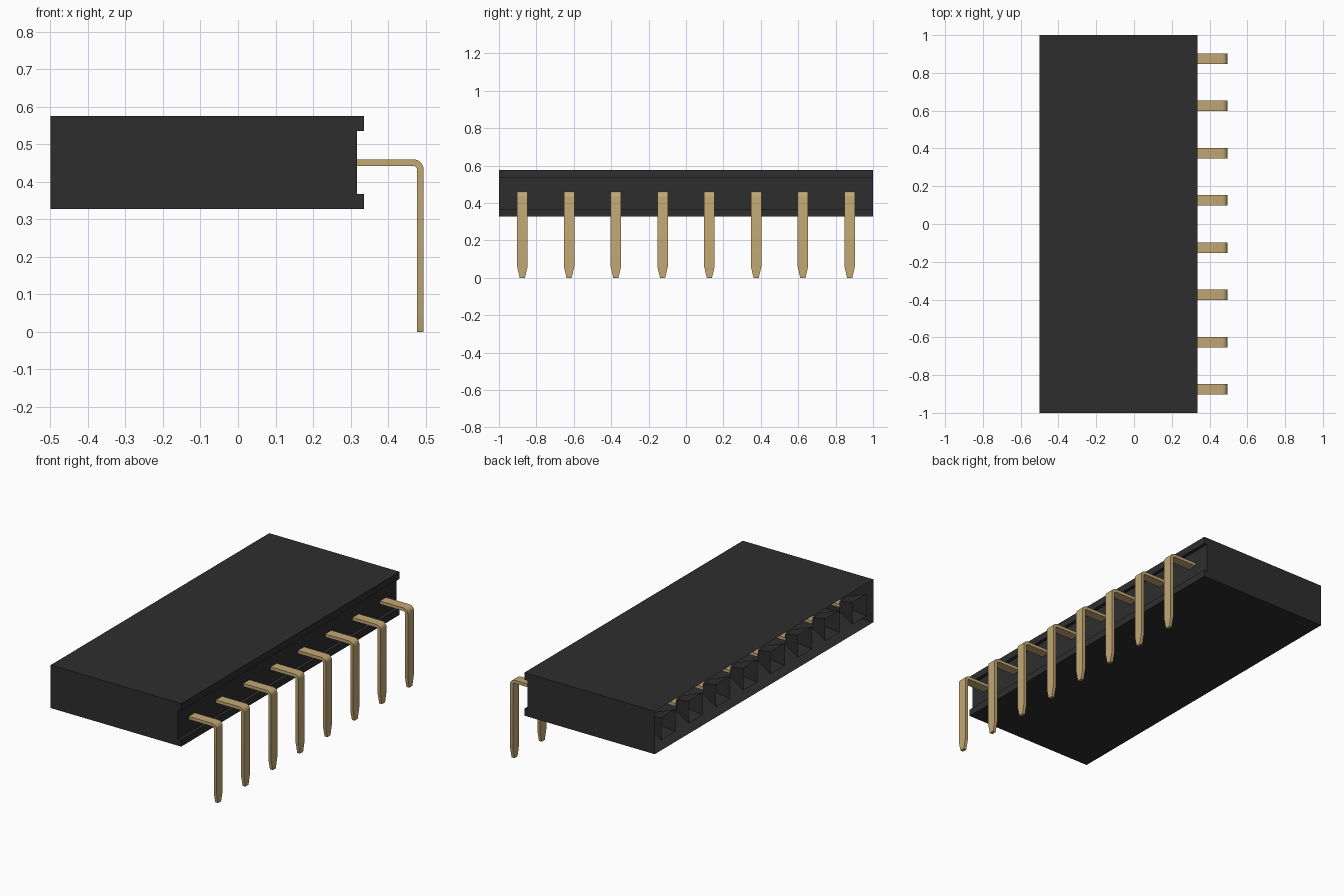
import bpy, bmesh, math

cube = bpy.data.objects.get("Cube")
if cube:
    bpy.data.objects.remove(cube, do_unlink=True)


def material(name, rgb):
    m = bpy.data.materials.new(name)
    m.use_nodes = True
    m.diffuse_color = (*rgb, 1)
    m.node_tree.nodes["Principled BSDF"].inputs["Base Color"].default_value = (*rgb, 1)
    return m


BLACK = material("black plastic", (0.027, 0.027, 0.027))
GOLD = material("gold metal", (0.54, 0.39, 0.175))


def finish(bm, name, mat):
    bmesh.ops.recalc_face_normals(bm, faces=bm.faces)
    mesh = bpy.data.meshes.new(name)
    bm.to_mesh(mesh)
    bm.free()
    mesh.materials.append(mat)
    obj = bpy.data.objects.new(name, mesh)
    bpy.context.collection.objects.link(obj)
    return obj


def loft(bm, rings, caps=True):
    """Skin a list of closed rings of equal length."""
    loops = [[bm.verts.new(p) for p in ring] for ring in rings]
    for a, b in zip(loops, loops[1:]):
        n = len(a)
        for i in range(n):
            bm.faces.new((a[i], a[(i + 1) % n], b[(i + 1) % n], b[i]))
    if caps:
        bm.faces.new(loops[0])
        bm.faces.new(loops[-1])


# Housing: hollow shell, grooved along the pin side, open along the socket side
BACK, LIP, RECESS = -0.5, 0.336, 0.317
LOW, HIGH = 0.327, 0.576
GROOVE_LOW, GROOVE_HIGH = 0.367, 0.535
profile = [(BACK, LOW), (LIP, LOW), (LIP, GROOVE_LOW), (RECESS, GROOVE_LOW),
           (RECESS, GROOVE_HIGH), (LIP, GROOVE_HIGH), (LIP, HIGH), (BACK, HIGH)]
bm = bmesh.new()
loft(bm, [[(x, y, z) for x, z in profile] for y in (-1, 1)])
bmesh.ops.recalc_face_normals(bm, faces=bm.faces)
open_side = [f for f in bm.faces if f.normal.x < -0.9]
bmesh.ops.delete(bm, geom=open_side, context='FACES_ONLY')
finish(bm, "housing", BLACK)

PITCH, COUNT = 0.25, 8
MID_Z = 0.451


def socket(y):
    """Square funnel that guides a mating pin inward."""
    bm = bmesh.new()
    rings = []
    for x, h in ((BACK, 0.065), (BACK + 0.105, 0.032)):
        rings.append([(x, y + a * h, MID_Z + b * h)
                      for a, b in ((-1, -1), (1, -1), (1, 1), (-1, 1))])
    loft(bm, rings, caps=False)
    return bm


def pin(y):
    """Flat right-angle pin with a rounded bend and a tapered tip."""
    t, r = 0.009, 0.019
    outer_x = 0.495
    cx, cz = outer_x - t - r, MID_Z - r
    wide, tip = 0.028, 0.014
    # Centre line stations: x, z, direction angle of the outer side, half width
    path = [(-0.39, MID_Z, math.pi / 2, wide)]
    for i in range(7):
        a = math.pi / 2 * (1 - i / 6)
        path.append((cx + r * math.cos(a), cz + r * math.sin(a), a, wide))
    path += [(cx + r, 0.06, 0, wide), (cx + r, 0, 0, tip)]
    rings = []
    for x, z, a, w in path:
        dx, dz = t * math.cos(a), t * math.sin(a)
        rings.append([(x + s * dx, y + k * w, z + s * dz)
                      for s, k in ((-1, -1), (1, -1), (1, 1), (-1, 1))])
    bm = bmesh.new()
    loft(bm, rings)
    return bm


# Row of sockets and pins
for i in range(COUNT):
    y = (i - (COUNT - 1) / 2) * PITCH
    finish(socket(y), f"socket_{i + 1}", BLACK)
    obj = finish(pin(y), f"pin_{i + 1}", GOLD)
    bpy.ops.object.select_all(action='DESELECT')
    obj.select_set(True)
    bpy.context.view_layer.objects.active = obj
    bpy.ops.object.shade_smooth_by_angle(angle=math.radians(25))
